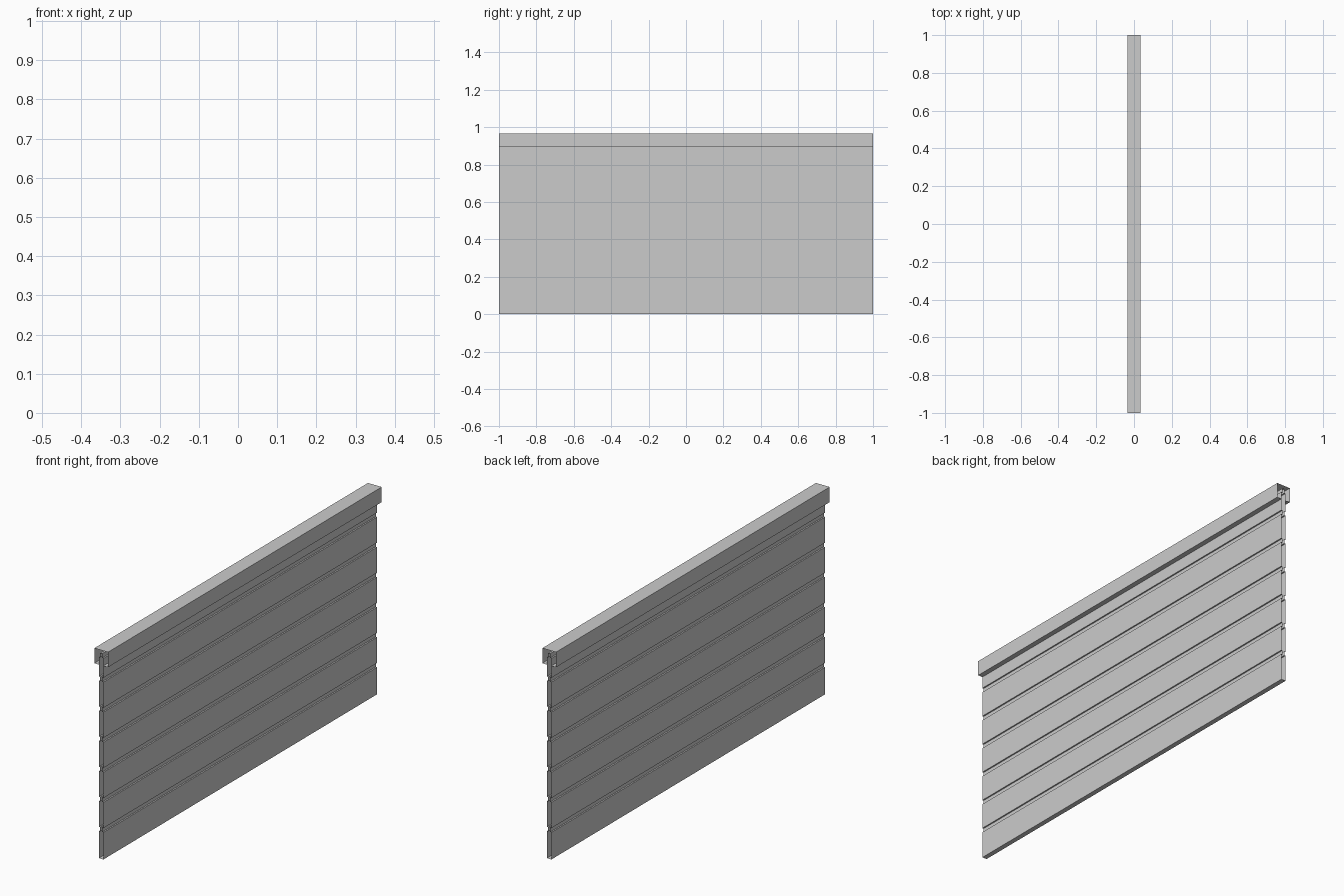
import bpy

if "Cube" in bpy.data.objects:
    bpy.data.objects.remove(bpy.data.objects["Cube"])

HALF_LEN = 1.0      # half length along y
SLAT = 0.0115       # half thickness of a slat
TONGUE = 0.005      # half thickness of the joint between slats
CAP = 0.035         # half width of the top rail
PITCH = 0.139


def extrude_profile(name, points, closed):
    """Sweep an x/z outline along y, leaving both ends open."""
    n = len(points)
    verts = [(x, y, z) for y in (-HALF_LEN, HALF_LEN) for x, z in points]
    count = n if closed else n - 1
    faces = [(i, i + n, (i + 1) % n + n, (i + 1) % n) for i in range(count)]
    mesh = bpy.data.meshes.new(name)
    mesh.from_pydata(verts, [], faces)
    obj = bpy.data.objects.new(name, mesh)
    bpy.context.collection.objects.link(obj)
    return obj


def mirrored(right):
    """Complete a right-hand outline (bottom to top) with its left half."""
    return right + [(-x, z) for x, z in reversed(right)]


# Slatted panel: boards joined by narrow tongues
side = [(SLAT, 0.0)]
for k in range(6):
    low = k * PITCH + 0.125
    side += [(SLAT, low), (TONGUE, low),
             (TONGUE, low + 0.02), (SLAT, low + 0.02)]
# Last board ends in a tongue hidden inside the rail
side += [(SLAT, 0.93), (TONGUE, 0.93), (TONGUE, 0.95)]
extrude_profile("slat_panel", mirrored(side), True)

# Top rail: hollow channel with lips gripping the panel
rail = [(SLAT, 0.895), (CAP, 0.895), (CAP, 0.965)]
extrude_profile("top_rail", mirrored(rail), False)
